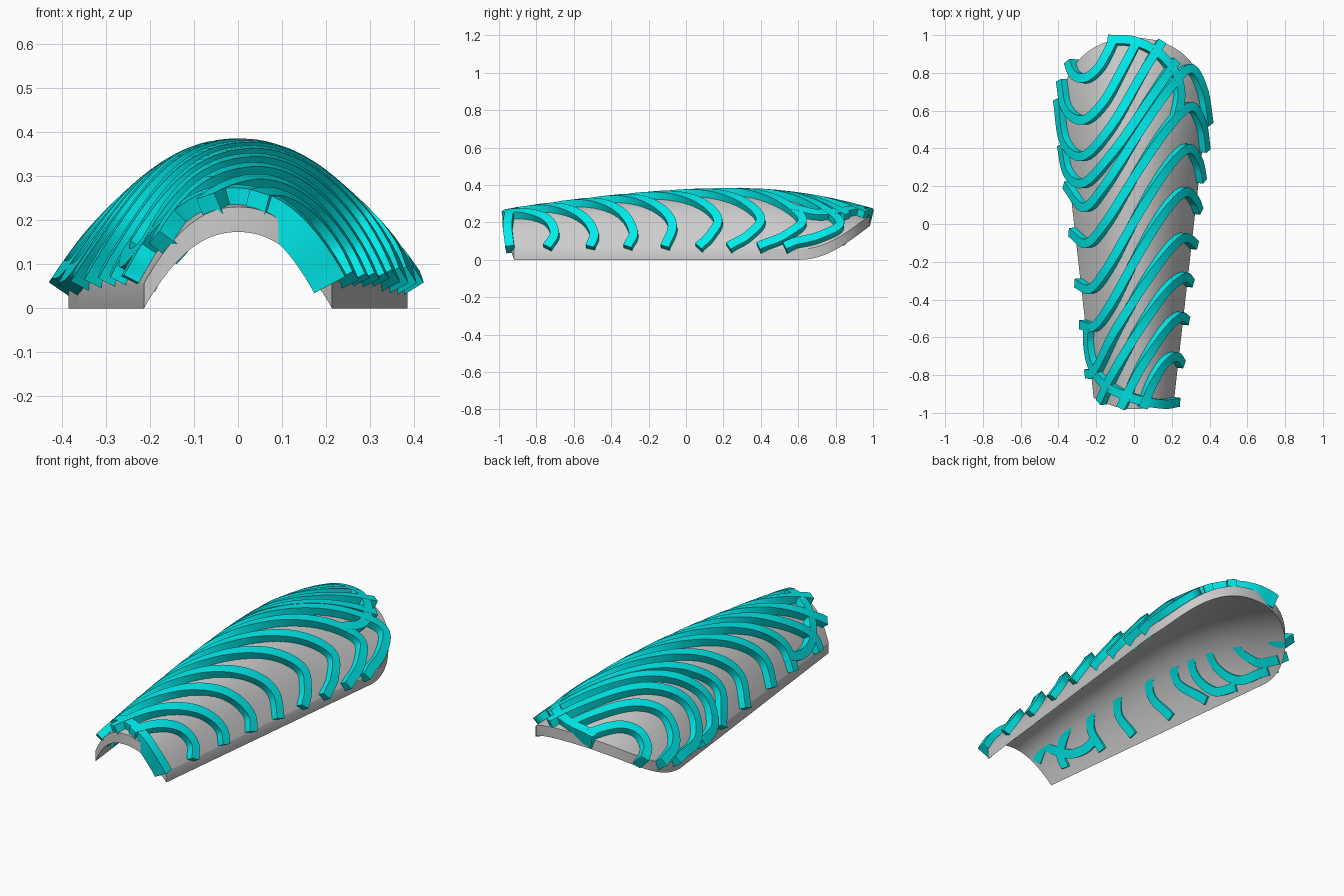
import bpy, bmesh, math
from mathutils import Vector

if "Cube" in bpy.data.objects:
    bpy.data.objects.remove(bpy.data.objects["Cube"])

WALL = 0.057      # vertical thickness of the shell
P = 2.2           # roundness of the arch and of the back outline


def half_width(y):
    return 0.21 + 0.175 * (min(y, 0.6) + 0.95) / 1.55


def ridge(y):
    if y < 0.25:
        return 0.347 - 0.12 * ((0.25 - y) / 1.25) ** 1.7
    return 0.347 - 0.112 * ((y - 0.25) / 0.75) ** 2


def height(x, y):
    t = abs(x) / half_width(y)
    return WALL + (ridge(y) - WALL) * (1 - t ** P)


def surface_normal(x, y, e=0.004):
    dx = (height(x + e, y) - height(x - e, y)) / (2 * e)
    dy = (height(x, y + e) - height(x, y - e)) / (2 * e)
    return Vector((-dx, -dy, 1)).normalized()


def finish(bm, name, mat=None):
    bmesh.ops.recalc_face_normals(bm, faces=bm.faces[:])
    me = bpy.data.meshes.new(name)
    bm.to_mesh(me)
    bm.free()
    ob = bpy.data.objects.new(name, me)
    bpy.context.collection.objects.link(ob)
    if mat:
        me.materials.append(mat)
    bpy.ops.object.select_all(action='DESELECT')
    ob.select_set(True)
    bpy.context.view_layer.objects.active = ob
    bpy.ops.object.shade_smooth_by_angle(angle=math.radians(30))
    return ob


# Arched shell: tapered sheet with a rounded back, thickened straight down
bm = bmesh.new()
COLS, ROWS = 48, 50
grid = []
for i in range(COLS + 1):
    t = math.sin(math.pi / 2 * (2 * i / COLS - 1))
    y0 = -0.92 - 0.06 * (1 - t * t)
    y1 = 0.6 + 0.385 * max(0, 1 - abs(t) ** P) ** (1 / P)
    col = []
    for j in range(ROWS + 1):
        y = y0 + (y1 - y0) * j / ROWS
        x = t * half_width(y)
        col.append(bm.verts.new((x, y, height(x, y))))
    grid.append(col)
for a, b in zip(grid, grid[1:]):
    for j in range(ROWS):
        bm.faces.new((a[j], b[j], b[j + 1], a[j + 1]))
ext = bmesh.ops.extrude_face_region(bm, geom=bm.faces[:], use_keep_orig=True)
for v in ext['geom']:
    if isinstance(v, bmesh.types.BMVert):
        v.co.z -= WALL
finish(bm, "shell")


def spline(pts, n=8):
    """Catmull-Rom curve through plan points."""
    p = [Vector(q) for q in pts]
    p = [2 * p[0] - p[1]] + p + [2 * p[-1] - p[-2]]
    out = []
    for a, b, c, d in zip(p, p[1:], p[2:], p[3:]):
        for k in range(n):
            s = k / n
            out.append(0.5 * (2 * b + (c - a) * s + (2 * a - 5 * b + 4 * c - d) * s ** 2
                              + (3 * b - a - 3 * c + d) * s ** 3))
    return out + [p[-2]]


def add_rib(bm, pts, width=0.048, up=0.038, down=0.042):
    """Square bar following the shell surface along a plan curve."""
    pts = [(math.copysign(min(abs(x), half_width(y)), x), y) for x, y in pts]
    plan = spline(pts)
    line = [Vector((q.x, q.y, height(q.x, q.y))) for q in plan]
    rings = []
    for i, c in enumerate(line):
        tan = (line[min(i + 1, len(line) - 1)] - line[max(i - 1, 0)]).normalized()
        nor = surface_normal(c.x, c.y)
        side = tan.cross(nor).normalized() * width / 2
        rings.append([bm.verts.new(c + side * s + nor * h) for s, h in
                      ((-1, -down), (1, -down), (1, up), (-1, up))])
    for a, b in zip(rings, rings[1:]):
        for k in range(4):
            bm.faces.new((a[k], a[(k + 1) % 4], b[(k + 1) % 4], b[k]))
    bm.faces.new(rings[0])
    bm.faces.new(rings[-1])


cyan = bpy.data.materials.new("cyan")
cyan.diffuse_color = (0.0, 0.83, 0.83, 1)
cyan.use_nodes = True
cyan.node_tree.nodes["Principled BSDF"].inputs["Base Color"].default_value = cyan.diffuse_color

# Full S-shaped ribs: right end, right peak, left trough, left end (y)
bm = bmesh.new()
for end_r, peak, trough, end_l in ((0.53, 0.82, 0.09, 0.21), (0.39, 0.62, -0.10, -0.04),
                                   (0.23, 0.40, -0.34, -0.31), (0.07, 0.17, -0.54, -0.53)):
    d = peak - trough
    pts = []
    for t, y in ((1, end_r), (0.9, end_r + 0.62 * (peak - end_r)), (0.72, peak),
                 (0.42, trough + 0.83 * d), (0, trough + 0.48 * d),
                 (-0.42, trough + 0.15 * d), (-0.74, trough), (-1, end_l)):
        pts.append((t * half_width(y), y))
    add_rib(bm, pts)
finish(bm, "middle_ribs", cyan)

# Ribs running from the left edge off the rounded back
bm = bmesh.new()
for pts in (
    ((-0.33, 0.86), (-0.30, 0.79), (-0.24, 0.77), (-0.17, 0.83), (-0.10, 0.97)),
    ((-0.37, 0.76), (-0.34, 0.61), (-0.25, 0.55), (-0.15, 0.64), (-0.05, 0.83), (0.02, 0.97)),
    ((-0.4, 0.66), (-0.35, 0.44), (-0.25, 0.36), (-0.12, 0.50), (0.03, 0.77), (0.14, 0.96)),
    ((-0.4, 0.42), (-0.33, 0.27), (-0.24, 0.22), (-0.10, 0.38), (0.08, 0.66), (0.21, 0.86)),
):
    add_rib(bm, pts)
finish(bm, "back_ribs", cyan)

# Ribs running from the right edge off the narrow front
bm = bmesh.new()
for pts in (
    ((0.4, -0.11), (0.25, -0.07), (0.18, -0.12), (0.07, -0.28), (-0.08, -0.55), (-0.18, -0.77), (-0.25, -0.79)),
    ((0.4, -0.31), (0.24, -0.28), (0.14, -0.37), (0.0, -0.60), (-0.11, -0.82), (-0.16, -0.94)),
    ((0.4, -0.51), (0.22, -0.49), (0.14, -0.57), (0.03, -0.76), (-0.06, -0.97)),
    ((0.4, -0.74), (0.20, -0.70), (0.14, -0.74), (0.08, -0.85), (0.04, -0.97)),
):
    add_rib(bm, pts)
finish(bm, "front_ribs", cyan)

# Curved border ribs tying the cut-off rib ends together
bm = bmesh.new()
add_rib(bm, ((-0.13, 0.97), (0.0, 0.96), (0.12, 0.90), (0.20, 0.80), (0.23, 0.69), (0.21, 0.57)))
add_rib(bm, ((0.25, -0.94), (0.13, -0.95), (0.0, -0.92), (-0.13, -0.85), (-0.20, -0.75), (-0.225, -0.63), (-0.22, -0.52)))
finish(bm, "border_ribs", cyan)
